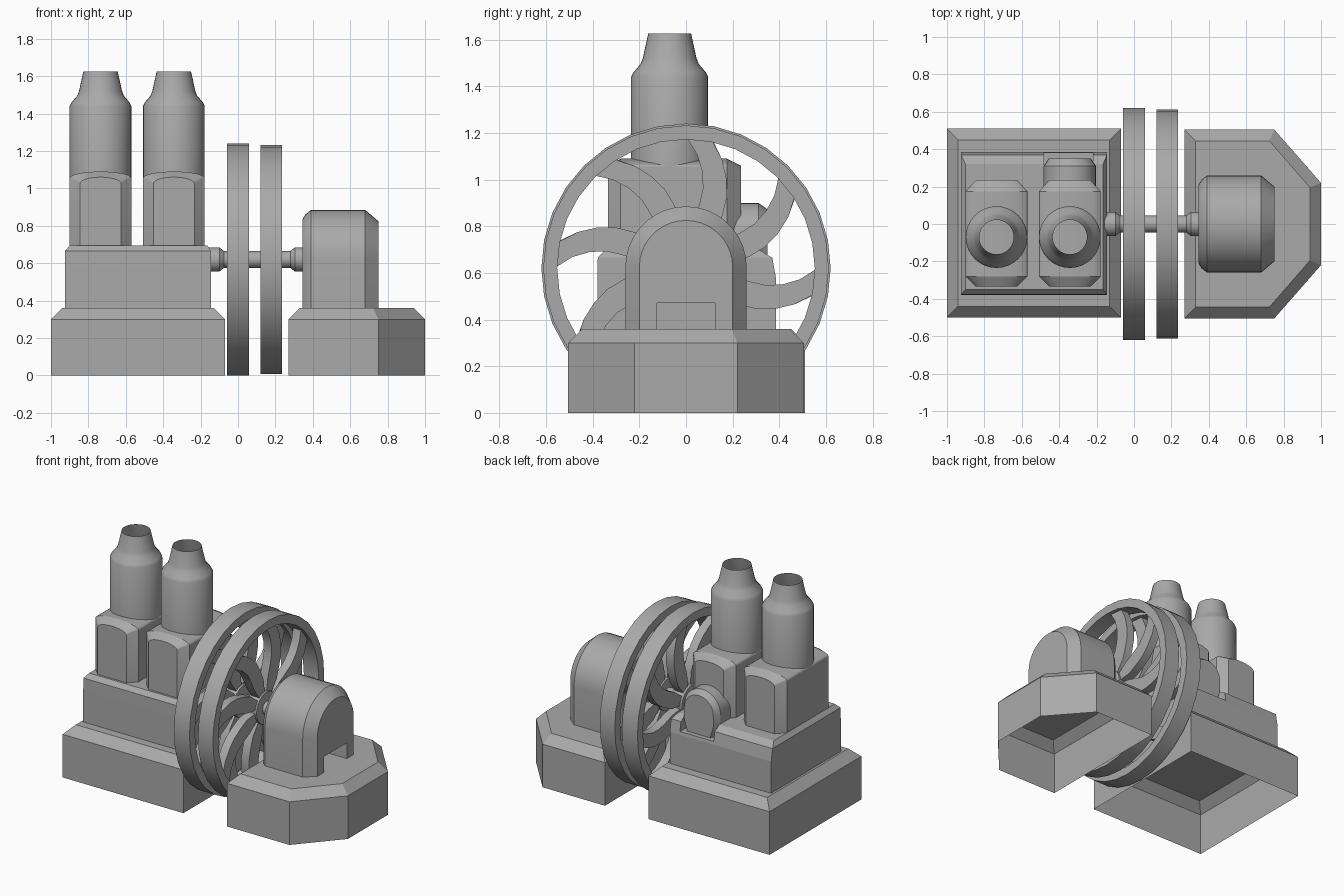
import bpy, bmesh
from math import sin, cos, pi, radians

cube = bpy.data.objects.get("Cube")
if cube:
    bpy.data.objects.remove(cube, do_unlink=True)

grey = bpy.data.materials.new("machine_grey")
grey.use_nodes = True
COLOUR = (0.4, 0.4, 0.4, 1)
grey.diffuse_color = COLOUR
grey.node_tree.nodes["Principled BSDF"].inputs["Base Color"].default_value = COLOUR


def loft(bm, rings, caps=(True, True), closed=False):
    """Skin a list of equal point rings."""
    rows = [[bm.verts.new(p) for p in ring] for ring in rings]
    pairs = list(zip(rows, rows[1:]))
    if closed:
        pairs.append((rows[-1], rows[0]))
    for a, b in pairs:
        for i in range(len(a)):
            j = (i + 1) % len(a)
            bm.faces.new((a[i], a[j], b[j], b[i]))
    if not closed:
        for use, row in zip(caps, (rows[0], rows[-1])):
            if use:
                bm.faces.new(row)


def finish(name, bm, smooth=30):
    bmesh.ops.recalc_face_normals(bm, faces=bm.faces)
    mesh = bpy.data.meshes.new(name)
    bm.to_mesh(mesh)
    bm.free()
    mesh.materials.append(grey)
    obj = bpy.data.objects.new(name, mesh)
    bpy.context.collection.objects.link(obj)
    if smooth:
        bpy.ops.object.select_all(action='DESELECT')
        obj.select_set(True)
        bpy.context.view_layer.objects.active = obj
        bpy.ops.object.shade_smooth_by_angle(angle=radians(smooth))
    return obj


def solid(name, rings, caps=(True, True), smooth=30):
    bm = bmesh.new()
    loft(bm, rings, caps)
    return finish(name, bm, smooth)


def rect(x0, x1, y0, y1, z):
    return [(x0, y0, z), (x1, y0, z), (x1, y1, z), (x0, y1, z)]


def arch(half, bottom, spring, rise, steps=14):
    """Open-bottomed arch outline as (across, height) pairs."""
    curve = [(half * cos(pi * i / steps), spring + rise * sin(pi * i / steps))
             for i in range(steps + 1)]
    return [(half, bottom)] + curve + [(-half, bottom)]


def circle_x(x, r, z, n=24):
    return [(x, r * cos(2 * pi * i / n), z + r * sin(2 * pi * i / n)) for i in range(n)]


def cut(obj, x0, x1, y0, y1, z0, z1):
    cutter = solid(obj.name + "_cutter", [rect(x0, x1, y0, y1, z0), rect(x0, x1, y0, y1, z1)], smooth=0)
    cutter.hide_render = True
    cutter.hide_viewport = True
    mod = obj.modifiers.new("notch", 'BOOLEAN')
    mod.object = cutter
    mod.solver = 'EXACT'
    bpy.context.view_layer.objects.active = obj
    bpy.ops.object.modifier_apply(modifier=mod.name)
    bpy.data.objects.remove(cutter, do_unlink=True)


# Plinths, hollow underneath
solid("engine_plinth", [rect(-1, -.07, -.5, .51, 0), rect(-1, -.07, -.5, .51, .3),
                        rect(-.94, -.13, -.44, .45, .36)], (False, True), 0)


def plinth_outline(inset, z):
    low, mid, high, side = .27 + inset, .75 - inset * .45, 1 - inset, .505 - inset
    nose = .22 - inset * .4
    return [(low, -side, z), (mid, -side, z), (high, -nose, z),
            (high, nose, z), (mid, side, z), (low, side, z)]


solid("generator_plinth", [plinth_outline(0, 0), plinth_outline(0, .3),
                           plinth_outline(.06, .36)], (False, True), 0)

# Crankcase with a recess for the rear housing
crankcase = solid("crankcase", [rect(-.925, -.145, -.38, .385, .355),
                                rect(-.925, -.145, -.38, .385, .58),
                                rect(-.925, -.145, -.378, .37, .665),
                                rect(-.9, -.165, -.35, .32, .695)], smooth=0)
cut(crankcase, -.48, -.22, .29, .45, .6, .8)

# Rear housing
housing = []
for y, s in ((0, 1), (.31, 1), (.35, .8)):
    outline = [(.11 * s, .6)] + arch(.14 * s, .68, .76, .14 * s) + [(-.11 * s, .6)]
    housing.append([(-.343 + u, y, z) for u, z in outline])
solid("rear_housing", housing)

# Cylinder blocks and chimney-like cylinders
for side, cx in (("right", -.735), ("left", -.343)):
    block = []
    for y, half, spring in ((-.335, .11, 1.025), (-.28, .165, 1.055),
                            (.175, .165, 1.055), (.235, .11, 1.025)):
        block.append([(cx + u, y, z) for u, z in arch(half, .69, spring, .035)])
    solid(side + "_cylinder_block", block, smooth=20)
    profile = [(.165, 1), (.165, 1.44), (.155, 1.46), (.125, 1.495), (.115, 1.52), (.092, 1.625)]
    rings = [[(cx + r * cos(2 * pi * i / 32), -.07 + r * sin(2 * pi * i / 32), z)
              for i in range(32)] for r, z in profile]
    solid(side + "_cylinder", rings, (False, False))

# Drive shaft with a collar at each end
AXIS = .62
shaft = [(-.16, .065), (-.1, .065), (-.075, .045)]
shaft += [(.205 - x, r) for x, r in reversed(shaft)]
solid("drive_shaft", [circle_x(x, r, AXIS) for x, r in shaft])


# Flywheels with eight curved spokes
def flywheel(name, x0, x1, radius):
    bm = bmesh.new()
    inner = radius - .06
    loft(bm, [circle_x(x, r, AXIS, 32) for x, r in
              ((x0, radius), (x1, radius), (x1, inner), (x0, inner))], closed=True)
    loft(bm, [circle_x(x, .11, AXIS) for x in (x0 + .015, x1 - .015)])
    mid = (x0 + x1) / 2
    for k in range(8):
        rings = []
        for r, turn in ((.08, -22), (.2, -20), (.28, -18), (.35, -16),
                        (.42, -12), (.49, -7), (inner + .02, 0)):
            angle = radians(45 * k - 5 + turn)
            half = min(.055 / r, .3)
            rings.append([(mid + dx, r * cos(angle + a), AXIS + r * sin(angle + a))
                          for dx, a in ((-.03, -half), (.03, -half), (.03, half), (-.03, half))])
        loft(bm, rings)
    return finish(name, bm, 25)


flywheel("inner_flywheel", -.06, .06, .62)
flywheel("outer_flywheel", .12, .235, .612)

# Generator casing with a notch in its outer end
casing = []
for x, inset in ((.345, .05), (.36, .025), (.39, 0), (.68, 0), (.75, .06)):
    half = .26 - inset
    casing.append([(x, u, z) for u, z in arch(half, .355, .625, half, 18)])
generator = solid("generator_casing", casing)
cut(generator, .6, .85, -.125, .125, .3, .47)
